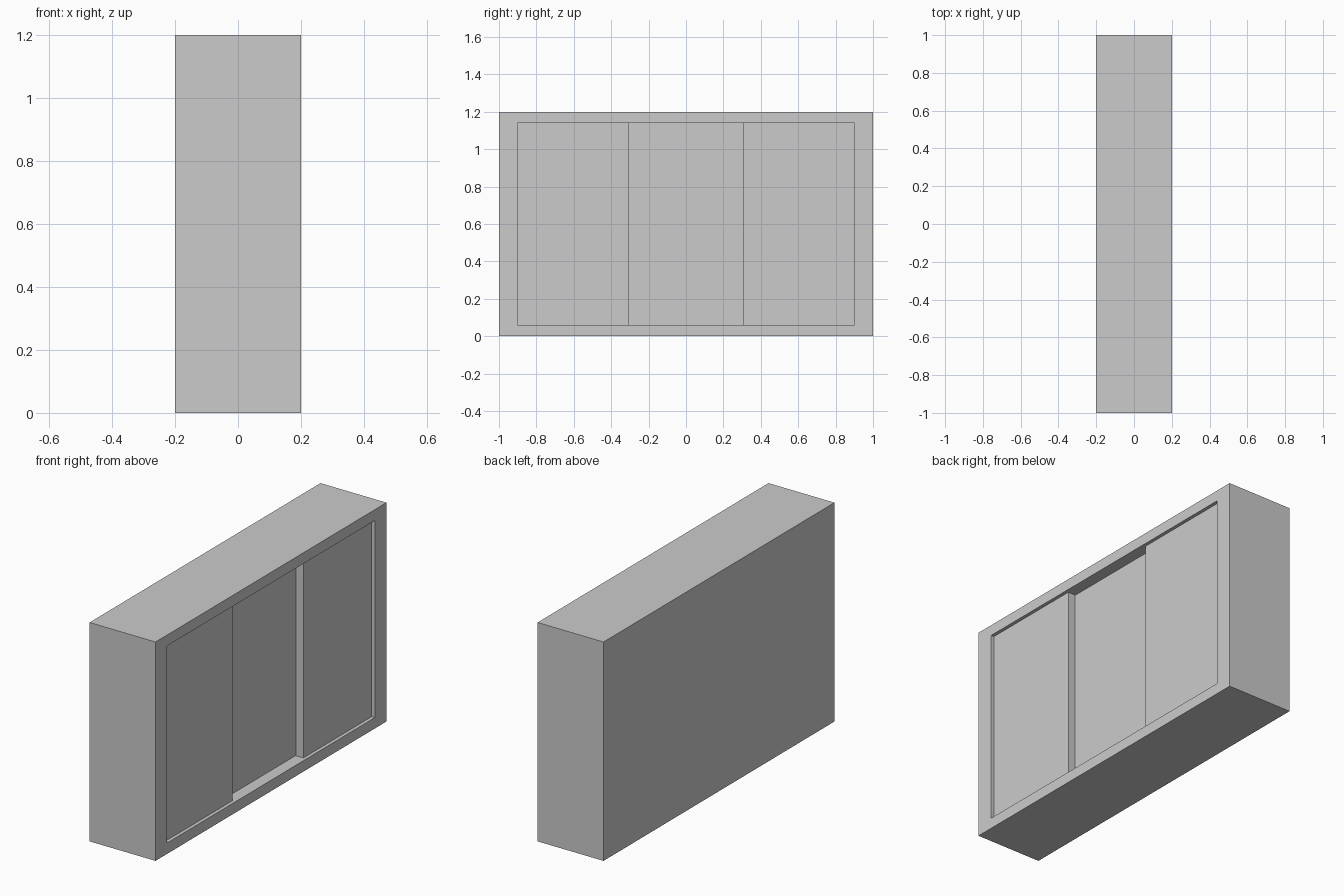
import bpy, bmesh

if "Cube" in bpy.data.objects:
    bpy.data.objects.remove(bpy.data.objects["Cube"])

DEPTH, WIDTH, HEIGHT = 0.4, 2.0, 1.2
OPEN_Y, OPEN_Z0, OPEN_Z1 = 0.90, 0.06, 1.14   # front opening
SPLIT = 0.307                                 # where side doors meet the centre


def box(name, lo, hi):
    bm = bmesh.new()
    bmesh.ops.create_cube(bm, size=1)
    for v in bm.verts:
        v.co = [lo[i] + (v.co[i] + 0.5) * (hi[i] - lo[i]) for i in range(3)]
    mesh = bpy.data.meshes.new(name)
    bm.to_mesh(mesh)
    bm.free()
    obj = bpy.data.objects.new(name, mesh)
    bpy.context.collection.objects.link(obj)
    return obj


# Cabinet shell: a box with its +x face inset and pushed inwards
shell = box("cabinet_shell", (-DEPTH / 2, -WIDTH / 2, 0), (DEPTH / 2, WIDTH / 2, HEIGHT))
bm = bmesh.new()
bm.from_mesh(shell.data)
bm.normal_update()
face = max(bm.faces, key=lambda f: f.calc_center_median().x)
bmesh.ops.inset_individual(bm, faces=[face], thickness=0.05)
for v in face.verts:
    v.co.y = OPEN_Y if v.co.y > 0 else -OPEN_Y
    v.co.z = OPEN_Z1 if v.co.z > HEIGHT / 2 else OPEN_Z0
inner = bmesh.ops.extrude_discrete_faces(bm, faces=[face])["faces"][0]
for v in inner.verts:
    v.co.x = -0.15
bmesh.ops.recalc_face_normals(bm, faces=bm.faces)
bm.to_mesh(shell.data)
bm.free()

# Two outer sliding doors on the front track
for name, y0, y1 in (("left_door", -OPEN_Y, -SPLIT), ("right_door", SPLIT, OPEN_Y)):
    box(name, (0.136, y0, OPEN_Z0), (0.181, y1, OPEN_Z1))

# Centre door on the rear track, overlapped by the outer doors
box("centre_door", (0.09, -SPLIT - 0.03, OPEN_Z0), (0.134, SPLIT + 0.03, OPEN_Z1))
